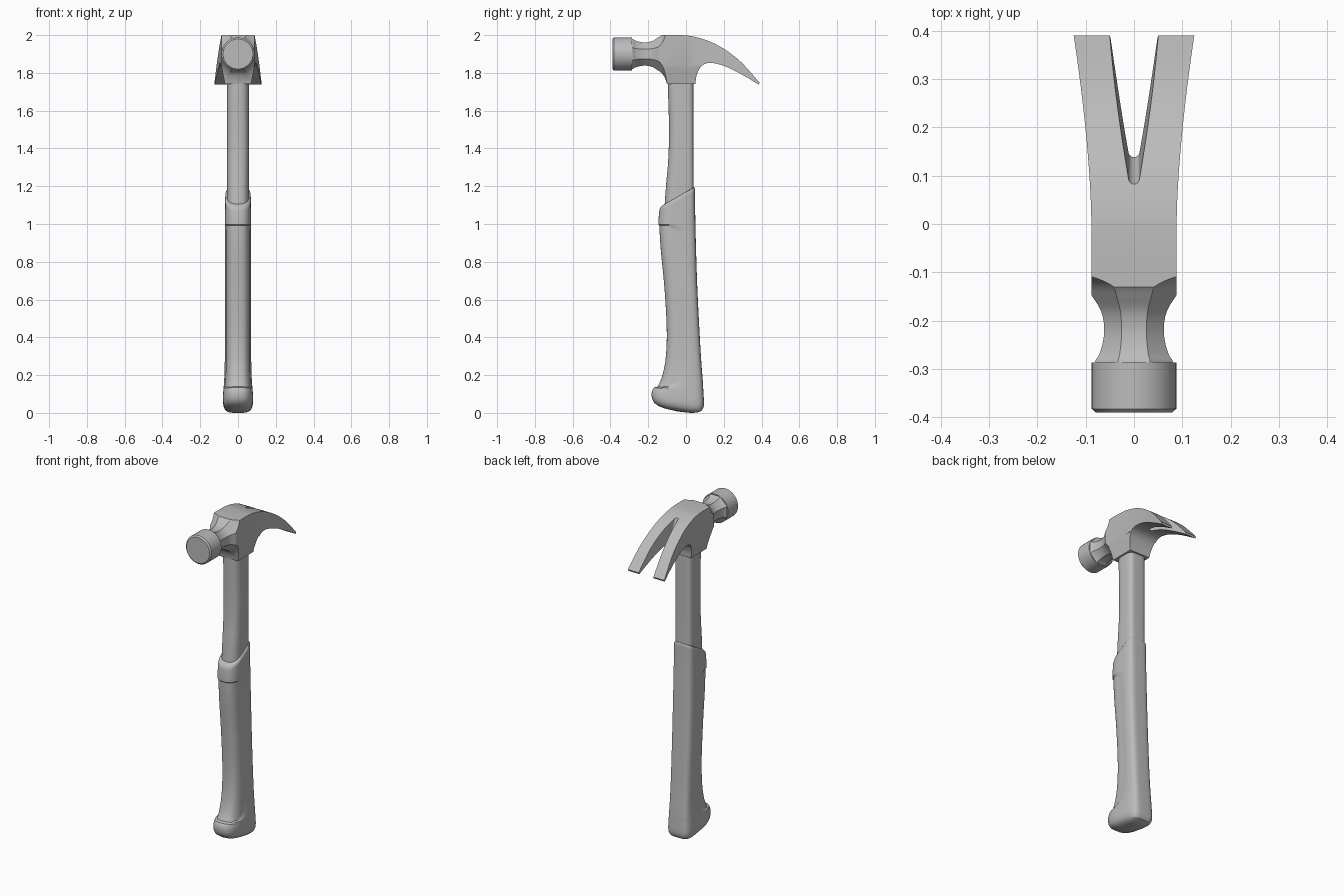
import bpy, bmesh, math
from mathutils import Vector

cube = bpy.data.objects.get("Cube")
if cube:
    bpy.data.objects.remove(cube)

grey = bpy.data.materials.new("plain grey")
grey.use_nodes = True
COLOUR = (0.5, 0.5, 0.5, 1)
grey.diffuse_color = COLOUR
grey.node_tree.nodes["Principled BSDF"].inputs["Base Color"].default_value = COLOUR


def spline(pts, steps):
    """Smooth curve through the given points."""
    p = [Vector(q) for q in [pts[0], *pts, pts[-1]]]
    out = []
    for a, b, c, d in zip(p, p[1:], p[2:], p[3:]):
        for i in range(steps):
            t = i / steps
            out.append(b + (c - a) * t / 2 + (a * 2 - b * 5 + c * 4 - d) * t * t / 2
                       + (b * 3 - a - c * 3 + d) * t ** 3 / 2)
    return out + [p[-1]]


def smoothstep(lo, hi, v):
    t = min(1, max(0, (v - lo) / (hi - lo)))
    return t * t * (3 - 2 * t)


def loft(name, rings):
    """Closed skin over rings that have equal point counts."""
    bm = bmesh.new()
    rows = [[bm.verts.new(p) for p in ring] for ring in rings]
    n = len(rows[0])
    for lower, upper in zip(rows, rows[1:]):
        for i in range(n):
            j = (i + 1) % n
            bm.faces.new((lower[i], lower[j], upper[j], upper[i]))
    bm.faces.new(rows[0][::-1])
    bm.faces.new(rows[-1])
    bmesh.ops.recalc_face_normals(bm, faces=bm.faces)
    mesh = bpy.data.meshes.new(name)
    bm.to_mesh(mesh)
    bm.free()
    obj = bpy.data.objects.new(name, mesh)
    bpy.context.collection.objects.link(obj)
    mesh.materials.append(grey)
    return obj


def lathe(name, profile, sides, z):
    """Rings around the y axis, with a flat side on top."""
    angles = [math.tau * (i + 0.5) / sides for i in range(sides)]
    return loft(name, [[(r * math.sin(a), y, z + r * math.cos(a)) for a in angles]
                       for y, r in profile])


def select(obj):
    bpy.ops.object.select_all(action='DESELECT')
    obj.select_set(True)
    bpy.context.view_layer.objects.active = obj


def combine(obj, other, operation):
    """Apply a boolean and remove the helper."""
    other.hide_render = True
    mod = obj.modifiers.new(operation, 'BOOLEAN')
    mod.object, mod.operation, mod.solver = other, operation, 'EXACT'
    select(obj)
    bpy.ops.object.modifier_apply(modifier=mod.name)
    bpy.data.objects.remove(other)


def smooth(obj):
    select(obj)
    bpy.ops.object.shade_smooth_by_angle(angle=math.radians(30))


# Head: side outline of cheeks and claw
crown = spline([(-.13, 2), (.02, 1.996), (.155, 1.953), (.28, 1.868), (.39, 1.748)], 8)
belly = spline([(.385, 1.738), (.31, 1.783), (.23, 1.825), (.167, 1.847), (.114, 1.852),
                (.077, 1.83), (.056, 1.785), (.05, 1.74)], 5)
outline = [(-.287, 2), *crown, *belly, (-.287, 1.74)]
head = loft("head", [[(x, y, z) for y, z in outline] for x in (-.2, .2)])

# Claw spreads towards its tips
edge = [(-.4, .088)] + [(.42 * t / 12, .088 + .037 * (t / 11.2) ** 1.6) for t in range(13)]
plan = [(w, y) for y, w in edge] + [(-w, y) for y, w in reversed(edge)]
combine(head, loft("plan", [[(x, y, z) for x, y in plan] for z in (1.6, 2.2)]), 'INTERSECT')

# Eight-sided neck flaring into the cheeks
flare = spline([(-.31, .081), (-.285, .0805), (-.27, .072), (-.245, .0645), (-.215, .0615),
                (-.18, .068), (-.15, .086), (-.13, .1), (-.115, .12), (-.104, .146),
                (-.096, .18)], 3) + [(-.08, .5), (.6, .5)]
octagon = [(y, r / math.cos(math.pi / 8)) for y, r in flare]
combine(head, lathe("neck_flare", octagon, 8, 1.9), 'INTERSECT')

# Cheeks narrow down to the handle socket
for side in (-1, 1):
    wedge = [(.067, 1.73), (.0885, 1.84), (.12, 1.84), (.12, 1.73)]
    combine(head, loft("cheek_cut", [[(side * x, y, z) for x, z in wedge]
                                     for y in (-.35, .078)]), 'DIFFERENCE')

# Nail slot, leaning back and closed by a round end
round_end = [(.012 * math.cos(a), .096 + .013 * math.sin(a))
             for a in (math.pi + math.pi * i / 10 for i in range(11))]
slot = round_end + [(.078, .43), (-.078, .43)]
combine(head, loft("slot_cut", [[(x, y - .43 * (z - 1.98), z) for x, y in slot]
                                for z in (1.5, 2.2)]), 'DIFFERENCE')
smooth(head)

# Striking face
poll = lathe("striking_face", [(-.286, .0875), (-.382, .0875), (-.39, .079)], 64, 1.9)
smooth(poll)

# Handle stations: height, front, back, half width
stations = [(0, -.18, .095, .08), (.07, -.182, .095, .08), (.11, -.172, .093, .078),
            (.18, -.137, .088, .073), (.285, -.114, .08, .07), (.44, -.108, .071, .069),
            (.66, -.12, .06, .07), (.87, -.14, .053, .07), (1, -.146, .05, .069),
            (1.1, -.137, .048, .068), (1.21, -.116, .047, .067)]
grip_table = spline(stations, 8)
shaft_table = spline([(1, -.12, .042, .058), (1.2, -.106, .041, .058), (1.34, -.094, .04, .058),
                      (1.5, -.09, .04, .058), (1.7, -.095, .04, .058), (1.8, -.098, .04, .058)], 6)


def lookup(table, z):
    z = min(max(z, table[0][0]), table[-1][0])
    for a, b in zip(table, table[1:]):
        if z <= b[0]:
            return a.lerp(b, (z - a[0]) / max(b[0] - a[0], 1e-6))
    return table[-1]


def section(table, z, angle, scale=1, inset=0):
    """Point on a cross-section: round at the front, squarer at the back."""
    _, front, back, half = lookup(table, z)
    c, s = math.cos(angle), math.sin(angle)
    power = 2 / 4.5 if s > 0 else 2 / 2.7
    mid, depth = (front + back) / 2, (back - front) / 2
    x = (half * scale - inset) * math.copysign(abs(c) ** power, c)
    y = mid + (depth * scale - inset) * math.copysign(abs(s) ** power, s)
    return x, y


SIDES = 72
turn = [math.tau * i / SIDES for i in range(SIDES)]

# Bare upper shaft
shaft = loft("shaft", [[(*section(shaft_table, z, a), z) for a in turn]
                       for z in (1.02 + .02 * i for i in range(39))])
smooth(shaft)


def grip_point(level, scale, inset, angle):
    """Grip surface, with slanted ends and a recessed finger panel."""
    x, y = section(grip_table, level, angle, scale, inset)
    top_tilt = .62 * smoothstep(.98, 1.14, level)
    base_tilt = -.17 * (1 - smoothstep(.06, .2, level))
    z = max(0, level + top_tilt * (y + .04) + base_tilt * y)
    if level > .98:
        x, y = section(grip_table, z, angle, scale, inset)
    u = abs(z - .565) / .43
    if u < 1:
        front = lookup(grip_table, z)[1]
        border = front * (1 - (1 - u ** 5) ** .2)
        x, y = section(grip_table, z, angle, scale,
                       inset + .006 * smoothstep(0, .018, border - y))
    return x, y, z


# Rubber grip with rounded butt and lip
butt = [(0, .02, 0), (.004, .5, 0), (.012, .75, 0), (.024, .9, 0), (.04, .97, 0), (.055, .995, 0)]
body = [(.07 + .0075 * i, 1, 0) for i in range(142)]
lip = [(1.135, 1, .001), (1.142, 1, .004), (1.146, 1, .009), (1.147, 1, .02)]
grip = loft("grip", [[grip_point(*ring, a) for a in turn] for ring in butt + body + lip])
smooth(grip)
